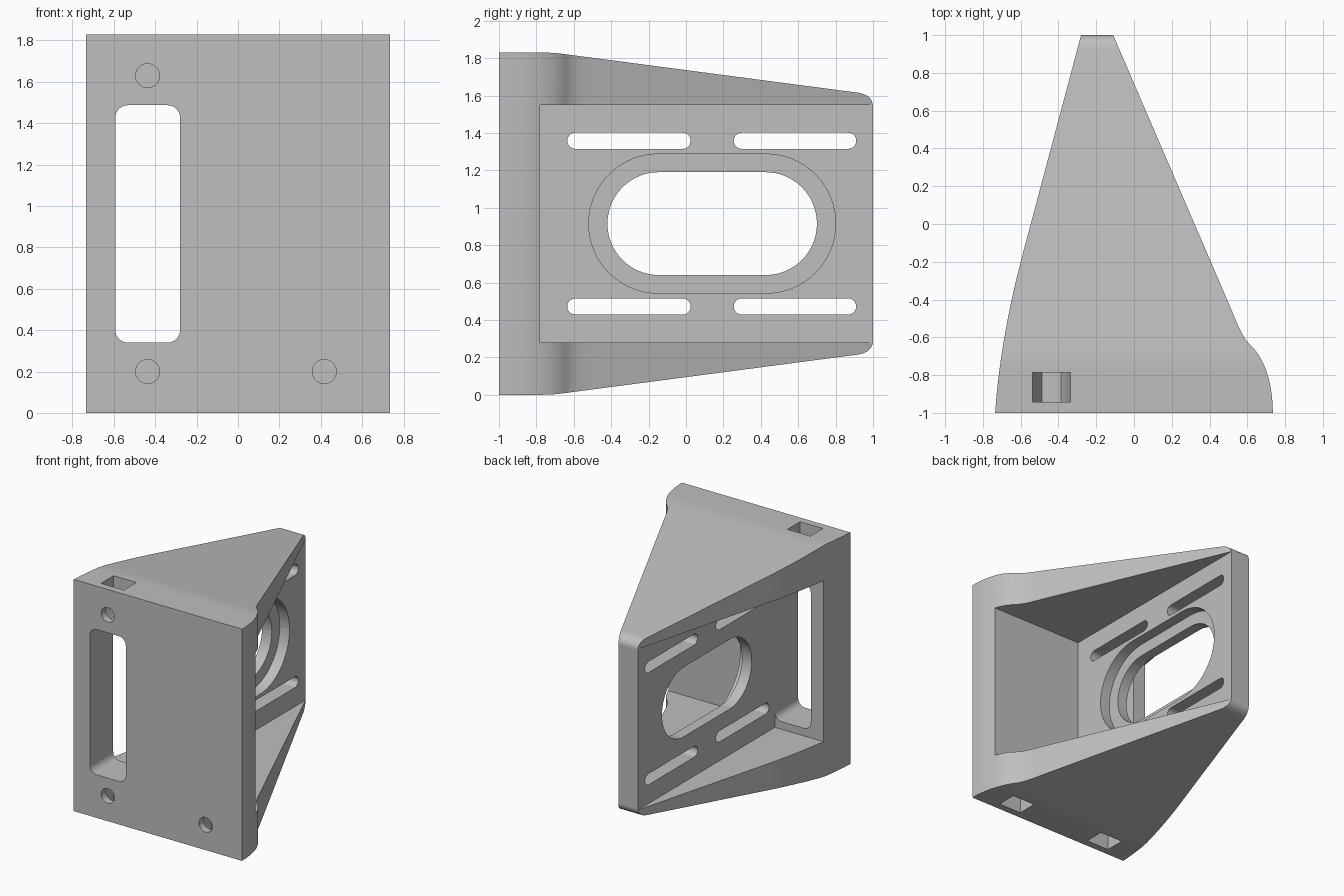
import bpy, bmesh
from math import cos, sin, pi
from mathutils import Vector
from mathutils.geometry import interpolate_bezier

cube = bpy.data.objects.get("Cube")
if cube:
    bpy.data.objects.remove(cube, do_unlink=True)

HEIGHT = 1.83
MID = HEIGHT / 2
WALL_L, WALL_R = -0.28, -0.11      # faces of the upright web


def prism(name, pts, axis, lo, hi):
    """Extrude a 2D polygon along an axis."""
    place = {"x": lambda a, b, t: (t, a, b),
             "y": lambda a, b, t: (a, t, b),
             "z": lambda a, b, t: (a, b, t)}[axis]
    bm = bmesh.new()
    ends = [[bm.verts.new(place(a, b, t)) for a, b in pts] for t in (lo, hi)]
    for ring in ends:
        bm.faces.new(ring)
    n = len(pts)
    for i in range(n):
        j = (i + 1) % n
        bm.faces.new((ends[0][i], ends[0][j], ends[1][j], ends[1][i]))
    bmesh.ops.recalc_face_normals(bm, faces=bm.faces)
    mesh = bpy.data.meshes.new(name)
    bm.to_mesh(mesh)
    bm.free()
    obj = bpy.data.objects.new(name, mesh)
    bpy.context.collection.objects.link(obj)
    return obj


def rounded(a0, a1, b0, b1, r, steps=8):
    """Rectangle with rounded corners; also gives slots and circles."""
    pts = []
    corners = [(a1 - r, b1 - r), (a0 + r, b1 - r), (a0 + r, b0 + r), (a1 - r, b0 + r)]
    for q, (ca, cb) in enumerate(corners):
        for k in range(steps + 1):
            ang = (q + k / steps) * pi / 2
            p = (ca + r * cos(ang), cb + r * sin(ang))
            if not pts or (Vector(p) - Vector(pts[-1])).length > 1e-4:
                pts.append(p)
    if (Vector(pts[0]) - Vector(pts[-1])).length < 1e-4:
        pts.pop()
    return pts


def box(a0, a1, b0, b1):
    return [(a0, b0), (a1, b0), (a1, b1), (a0, b1)]


def curve(*ctrl):
    vecs = [Vector((a, b, 0)) for a, b in ctrl]
    return [(p.x, p.y) for p in interpolate_bezier(*vecs, 12)]


# Body: plan outline
left = curve((-0.735, -1), (-0.72, -0.75), (-0.665, -0.45), (-0.6, -0.2))
bulge = curve((0.735, -1), (0.735, -0.84), (0.69, -0.71), (0.62, -0.645))
neck = curve((0.62, -0.645), (0.57, -0.6), (0.54, -0.51), (0.51, -0.44))
outline = bulge + neck[1:] + [(WALL_R, 1), (WALL_L, 1)] + left[::-1]
body = prism("angle_bracket", outline, "z", 0, HEIGHT)

# Tapered side profile with rounded tip, mirrored top to bottom
taper = [(-1.1, HEIGHT)]
taper += curve((-0.78, HEIGHT), (-0.73, HEIGHT), (-0.7, 1.828), (-0.64, 1.82))
taper += curve((0.92, 1.615), (0.97, 1.608), (1.0, 1.58), (1.0, 1.54))
profile = taper + [(y, HEIGHT - z) for y, z in reversed(taper)]
keep = prism("cutter_profile", profile, "x", -1, 1)

# Side pockets either side of the web, and the window in the front plate
cutters = [
    prism("cutter_left_pocket", box(WALL_R, 1, 0.28, 1.55), "z", 0, 1),
    prism("cutter_slot", rounded(-0.593, WALL_L, 0.34, 1.487, 0.06), "y", -1.1, -0.6),
]
bpy.data.objects.remove(cutters.pop(0), do_unlink=True)
cutters.append(prism("cutter_plus_pocket", box(-0.78, 1.2, 0.28, 1.55), "x", WALL_R, 1))
cutters.append(prism("cutter_minus_pocket", box(-0.71, 1.2, 0.28, 1.55), "x", -1, WALL_L))

# Stepped oval opening and four adjusting slots in the web
cutters.append(prism("cutter_oval", rounded(-0.42, 0.70, MID - 0.275, MID + 0.275, 0.2749, 16),
                     "x", -0.4, 0))
cutters.append(prism("cutter_step", rounded(-0.52, 0.80, MID - 0.372, MID + 0.372, 0.3719, 16),
                     "x", -0.195, 0))
for y0, y1 in ((-0.635, 0.025), (0.255, 0.91)):
    for z in (MID - 0.443, MID + 0.443):
        cutters.append(prism("cutter_adjust", rounded(y0, y1, z - 0.043, z + 0.043, 0.0429),
                             "x", -0.4, 0))

# Screw holes with hexagonal nut pockets open to the nearest end
for x, z, side in ((-0.437, 1.63, 1), (-0.437, 0.2, -1), (0.417, 0.2, -1)):
    cutters.append(prism("cutter_screw", rounded(x - 0.058, x + 0.058, z - 0.058, z + 0.058, 0.058),
                         "y", -1.1, -0.85))
    end = z + side * 0.4
    nut = [(x - 0.1, end), (x - 0.1, z), (x - 0.05, z - side * 0.087),
           (x + 0.05, z - side * 0.087), (x + 0.1, z), (x + 0.1, end)]
    cutters.append(prism("cutter_nut", nut, "y", -0.943, -0.785))

# Apply the cuts
for obj, op in [(keep, "INTERSECT")] + [(c, "DIFFERENCE") for c in cutters]:
    obj.hide_render = True
    mod = body.modifiers.new(obj.name, "BOOLEAN")
    mod.operation, mod.solver, mod.object = op, "EXACT", obj
bpy.context.view_layer.update()
graph = bpy.context.evaluated_depsgraph_get()
result = bpy.data.meshes.new_from_object(body.evaluated_get(graph))
body.modifiers.clear()
body.data = result
for obj in [keep] + cutters:
    bpy.data.objects.remove(obj, do_unlink=True)

# Plain grey material
grey = bpy.data.materials.new("grey")
grey.use_nodes = True
colour = (0.52, 0.52, 0.52, 1)
grey.diffuse_color = colour
grey.node_tree.nodes["Principled BSDF"].inputs["Base Color"].default_value = colour
body.data.materials.clear()
body.data.materials.append(grey)

# Smooth curved faces, keep edges sharp
bpy.ops.object.select_all(action="DESELECT")
body.select_set(True)
bpy.context.view_layer.objects.active = body
bpy.ops.object.shade_smooth_by_angle(angle=pi / 6)
weighted = body.modifiers.new("weighted_normals", "WEIGHTED_NORMAL")
weighted.keep_sharp = True
